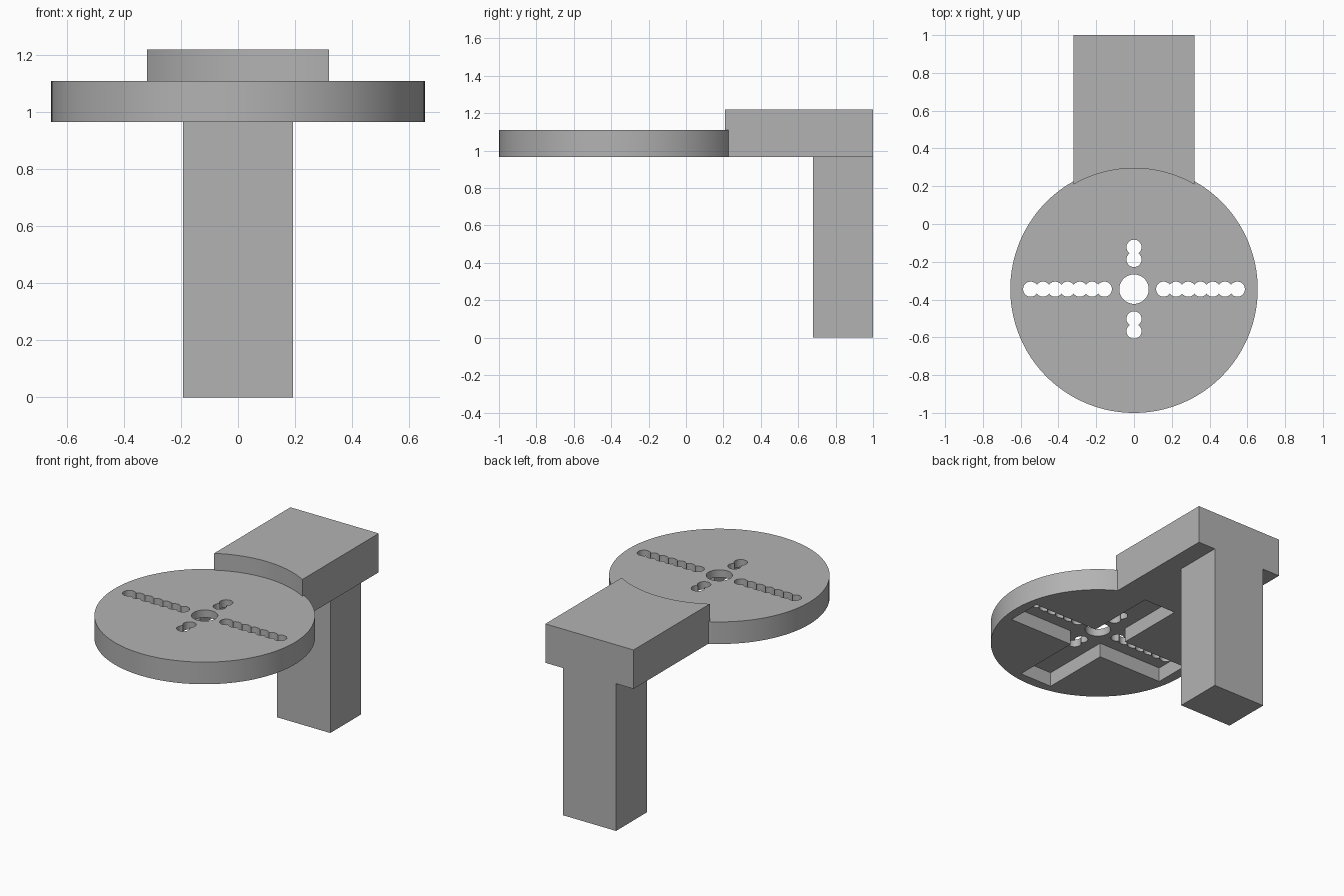
import bpy

default = bpy.data.objects.get("Cube")
if default:
    bpy.data.objects.remove(default, do_unlink=True)

CY = -0.345                  # disc centre along y
BASE, DISC_TOP, ARM_TOP = 0.965, 1.11, 1.22
POCKET_TOP = 1.06

grey = bpy.data.materials.new("plain grey")
grey.use_nodes = True
colour = (0.45, 0.45, 0.45, 1)
grey.diffuse_color = colour
grey.node_tree.nodes["Principled BSDF"].inputs["Base Color"].default_value = colour


def box(name, x, y, z):
    """Box from three (low, high) ranges."""
    bpy.ops.mesh.primitive_cube_add(size=1, location=[sum(r) / 2 for r in (x, y, z)])
    ob = bpy.context.object
    ob.name = name
    ob.scale = [r[1] - r[0] for r in (x, y, z)]
    bpy.ops.object.transform_apply(location=True, rotation=False, scale=True)
    return ob


def cylinder(name, x, y, radius, z, sides):
    bpy.ops.mesh.primitive_cylinder_add(vertices=sides, radius=radius, depth=z[1] - z[0],
                                        location=(x, y, sum(z) / 2))
    ob = bpy.context.object
    ob.name = name
    bpy.ops.object.transform_apply(location=True, rotation=False, scale=True)
    return ob


def combine(target, tool, operation):
    """Apply a boolean and discard the tool object."""
    bpy.context.view_layer.objects.active = target
    mod = target.modifiers.new(operation, 'BOOLEAN')
    mod.operation, mod.solver, mod.object = operation, 'EXACT', tool
    bpy.ops.object.modifier_apply(modifier=mod.name)
    bpy.data.objects.remove(tool, do_unlink=True)


# Round plate
plate = cylinder("round_plate_and_arm", 0, CY, 0.655, (BASE, DISC_TOP), 128)

# Cross-shaped pocket in the underside
LONG, HALF = 0.59, 0.118
for hx, hy in ((LONG, HALF), (HALF, LONG)):
    arm_cut = box("pocket_cutter", (-hx, hx), (CY - hy, CY + hy), (0.9, POCKET_TOP))
    combine(plate, arm_cut, 'DIFFERENCE')

# Centre hole and the four rows of overlapping holes
THROUGH = (0.9, 1.2)
combine(plate, cylinder("hole_cutter", 0, CY, 0.078, THROUGH, 48), 'DIFFERENCE')
for dx, dy, count in ((1, 0, 7), (-1, 0, 7), (0, 1, 2), (0, -1, 2)):
    for i in range(count):
        d = 0.157 + 0.065 * i
        hole = cylinder("hole_cutter", dx * d, CY + dy * d, 0.04, THROUGH, 32)
        combine(plate, hole, 'DIFFERENCE')

# Rear arm with a concave front, fused to the plate
arm = box("arm", (-0.32, 0.32), (0, 1), (BASE, ARM_TOP))
combine(arm, cylinder("arm_cutter", 0, CY, 0.64, (0.9, 1.3), 128), 'DIFFERENCE')
combine(plate, arm, 'UNION')

# Support leg
leg = box("support_leg", (-0.193, 0.193), (0.68, 1), (0, BASE))

for ob in (plate, leg):
    ob.data.materials.clear()
    ob.data.materials.append(grey)

# Smooth the round walls, keep edges sharp
bpy.ops.object.select_all(action='DESELECT')
plate.select_set(True)
bpy.context.view_layer.objects.active = plate
bpy.ops.object.shade_smooth_by_angle(angle=0.5)
